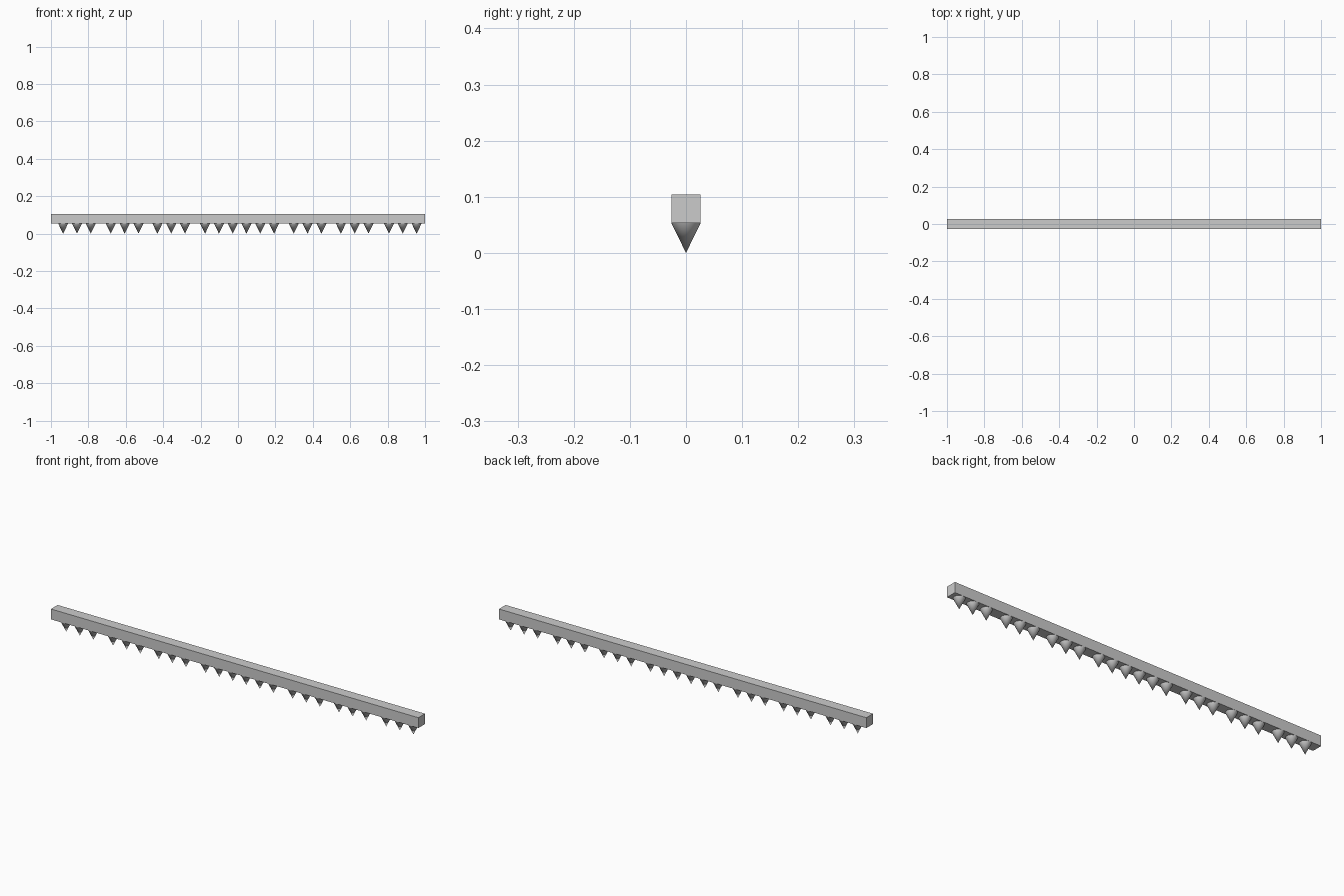
import bpy
import math

if "Cube" in bpy.data.objects:
    bpy.data.objects.remove(bpy.data.objects["Cube"])

W = 0.052        # bar depth and spike diameter
Z0, Z1 = 0.053, 0.104   # bar bottom and top

# Long square bar
bpy.ops.mesh.primitive_cube_add(size=1, location=(0, 0, (Z0 + Z1) / 2))
bar = bpy.context.object
bar.name = "bar"
bar.scale = (2, W, Z1 - Z0)
bpy.ops.object.transform_apply(location=False, rotation=False, scale=True)

# One downward spike, its mesh shared by all the others
bpy.ops.mesh.primitive_cone_add(vertices=32, radius1=W / 2, radius2=0, depth=Z0,
                                location=(0, 0, Z0 / 2), rotation=(math.pi, 0, 0))
spike = bpy.context.object
bpy.ops.object.transform_apply(location=False, rotation=True, scale=False)
bpy.ops.object.shade_smooth_by_angle(angle=math.radians(40))

# Eight groups of three spikes along the underside
PITCH = 0.074
centres = [-0.861, -0.606, -0.357, -0.102, 0.119, 0.372, 0.624, 0.881]
for g, cx in enumerate(centres):
    for k in (-1, 0, 1):
        first = g == 0 and k == -1
        ob = spike if first else spike.copy()
        if not first:
            bpy.context.collection.objects.link(ob)
        ob.name = f"spike_{g + 1}_{k + 2}"
        ob.location.x = cx + k * PITCH
